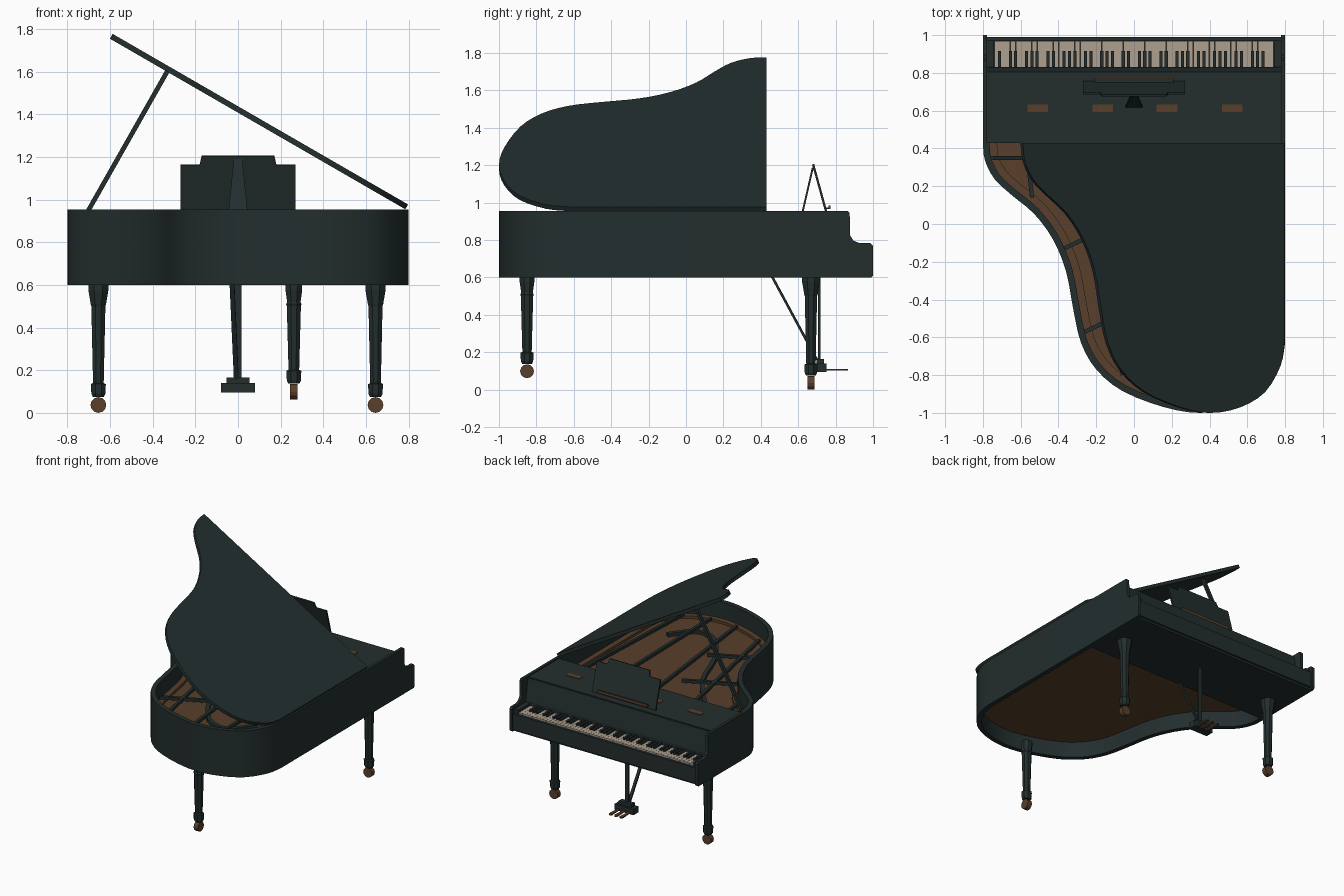
import bpy, bmesh
from math import radians, cos, pi
from mathutils import Vector, Matrix

cube = bpy.data.objects.get("Cube")
if cube:
    bpy.data.objects.remove(cube)


def material(name, rgb):
    m = bpy.data.materials.new(name)
    m.use_nodes = True
    m.diffuse_color = (*rgb, 1)
    bsdf = next(n for n in m.node_tree.nodes if n.type == 'BSDF_PRINCIPLED')
    bsdf.inputs["Base Color"].default_value = (*rgb, 1)
    return m


DARK = material("dark lacquer", (.017, .027, .027))
BROWN = material("warm brown", (.1, .05, .024))
CREAM = material("cream key", (.42, .35, .27))


def finish(name, bm, mat, smooth=False):
    bmesh.ops.recalc_face_normals(bm, faces=bm.faces)
    mesh = bpy.data.meshes.new(name)
    bm.to_mesh(mesh)
    bm.free()
    mesh.materials.append(mat)
    if smooth:
        mesh.shade_smooth()
        mesh.set_sharp_from_angle(angle=radians(30))
    ob = bpy.data.objects.new(name, mesh)
    bpy.context.collection.objects.link(ob)
    return ob


def prism(name, pts, lo, hi, axis, mat, smooth=False):
    """Extrude a 2D outline along one axis."""
    place = {'x': lambda a, b, t: (t, a, b),
             'y': lambda a, b, t: (a, t, b),
             'z': lambda a, b, t: (a, b, t)}[axis]
    bm = bmesh.new()
    face = bm.faces.new([bm.verts.new(place(a, b, lo)) for a, b in pts])
    new = bmesh.ops.extrude_face_region(bm, geom=[face])["geom"]
    shift = Vector(place(0, 0, hi - lo))
    bmesh.ops.translate(bm, vec=shift, verts=[v for v in new if isinstance(v, bmesh.types.BMVert)])
    return finish(name, bm, mat, smooth)


def add_box(bm, x, y, z):
    """Add a box given (low, high) on each axis."""
    mid = Vector([(a + b) / 2 for a, b in (x, y, z)])
    size = Matrix.Diagonal((x[1] - x[0], y[1] - y[0], z[1] - z[0], 1))
    bmesh.ops.create_cube(bm, size=1, matrix=Matrix.Translation(mid) @ size)


def box(name, x, y, z, mat):
    bm = bmesh.new()
    add_box(bm, x, y, z)
    return finish(name, bm, mat)


def beam(name, a, b, w, h, mat):
    """Rectangular bar between two points."""
    a, b = Vector(a), Vector(b)
    ob = box(name, (-w / 2, w / 2), (-h / 2, h / 2), (0, (b - a).length), mat)
    ob.rotation_euler = (b - a).to_track_quat('Z', 'Y').to_euler()
    ob.location = a
    return ob


def spline(pts, steps=3):
    """Catmull-Rom curve through the points."""
    p = [Vector(q) for q in pts]
    p = [2 * p[0] - p[1]] + p + [2 * p[-1] - p[-2]]
    out = []
    for a, b, c, d in zip(p, p[1:], p[2:], p[3:]):
        for i in range(steps):
            t = i / steps
            out.append(.5 * (2 * b + (c - a) * t + (2 * a - 5 * b + 4 * c - d) * t * t
                             + (3 * b - a - 3 * c + d) * t ** 3))
    return out + [p[-2]]


def inset(pts, dist):
    """Move an open outline sideways, towards the inside of the case."""
    out = []
    for i, p in enumerate(pts):
        d = (pts[min(i + 1, len(pts) - 1)] - pts[max(i - 1, 0)]).normalized()
        out.append(p + dist * Vector((d.y, -d.x)))
    return out


# Case outline: straight side, round tail, bent side
FRONT = .43
outline = [Vector((.8, FRONT))] + spline([
    (.8, -.63), (.775, -.75), (.68, -.89), (.53, -.97), (.35, -1), (.16, -.97), (-.06, -.885),
    (-.2, -.77), (-.28, -.63), (-.32, -.46), (-.36, -.25), (-.43, -.08), (-.53, .055),
    (-.65, .155), (-.74, .24), (-.79, .34), (-.8, FRONT)])
inner = inset(outline, .035)
prism("case_rim", outline + inner[::-1], .6, .955, 'z', DARK, True)

# Soundboard reaching under the deck
board = inset(outline, .03)
prism("soundboard", [(.78, .8)] + board + [(-.78, .8)], .72, .81, 'z', BROWN)
ledge = inset(outline, .075)
prism("soundboard_ledge", inner + ledge[::-1], .81, .83, 'z', BROWN, True)

# Side cheeks with stepped arms
cheek = [(FRONT, .6), (.99, .6), (1, .61), (1, .77), (.985, .785), (.925, .785), (.895, .797),
         (.878, .825), (.875, .945), (.865, .955), (FRONT, .955)]
for side, x in (("left", .778), ("right", -.8)):
    prism(side + "_cheek", cheek, x, x + .022, 'x', DARK)

# Deck, fallboard, keybed and key slip
box("front_deck", (-.778, .778), (FRONT, .8), (.92, .947), DARK)
prism("fallboard", [(.775, .7), (.832, .7), (.832, .78), (.805, .94), (.775, .94)],
      -.778, .778, 'x', DARK)
box("keybed", (-.778, .778), (.45, .975), (.6, .7), DARK)
box("key_slip", (-.778, .778), (.972, .99), (.615, .735), DARK)
for s in (-1, 1):
    box("key_block", sorted((s * .742, s * .778)), (.83, .972), (.7, .765), DARK)

# Keys
bm_white, bm_black = bmesh.new(), bmesh.new()
pitch = 1.48 / 52
for i in range(52):
    x = -.74 + i * pitch
    add_box(bm_white, (x + .0006, x + pitch - .0006), (.83, .97), (.7, .747))
    if i and i % 7 not in (2, 5):
        add_box(bm_black, (x - .008, x + .008), (.83, .917), (.72, .762))
finish("white_keys", bm_white, CREAM)
finish("black_keys", bm_black, DARK)

# Raised lid hinged on the straight side, with its prop
lid = prism("lid", [(p.x - .8, p.y) for p in outline], 0, .026, 'z', DARK, True)
lid.location = (.785, 0, .955)
lid.rotation_euler.y = radians(30)
beam("lid_prop", (-.73, .35, .9), (-.33, .35, 1.605), .022, .022, DARK)
box("prop_block", (-.77, -.6), (.34, .36), (.81, .84), DARK)

# Brown hinge plates on the deck
for x in (-.51, -.165, .175, .52):
    box("deck_hinge", (x - .055, x + .055), (.592, .632), (.945, .951), BROWN)

# Iron frame struts and curved bridge
for a, b in (((-.57, .42), (-.54, .14)), ((-.3, .42), (-.06, -.8)), ((.05, .42), (.2, -.9)),
             ((.4, .42), (.42, -.9)), ((.68, .42), (.62, -.85)),
             ((-.39, -.14), (.0, .05)), ((-.28, -.58), (.1, -.4))):
    beam("frame_strut", (*a, .84), (*b, .84), .022, .022, DARK)
bridge = spline([(.55, -.55), (.4, -.72), (.2, -.66), (.02, -.4), (-.12, -.05), (-.4, .3)])
prism("bridge", bridge + inset(bridge, .03)[::-1], .81, .835, 'z', DARK, True)

# Music desk with ledge and rear support
desk = prism("music_desk", [(-.27, 0), (.27, 0), (.27, .222), (.18, .222), (.17, .265),
                            (-.17, .265), (-.18, .222), (-.27, .222)], -.006, .006, 'y', DARK)
desk.location = (0, .75, .95)
desk.rotation_euler.x = radians(15.4)
stay = prism("desk_support", [(-.045, 0), (.045, 0), (.02, .25), (-.02, .25)],
             -.005, .005, 'y', DARK)
stay.location = (0, .622, .945)
stay.rotation_euler.x = radians(-13)
box("desk_ledge", (-.21, .21), (.745, .765), (.965, .975), DARK)
box("desk_ledge_lip", (-.21, .21), (.763, .772), (.965, .985), BROWN)


# Octagonal turned legs with caster wheels
def leg(name, x, y, lift, head, wheel_axis):
    profile = [(.6, head), (.575, head), (.52, head * .8), (.51, .036), (.5, .033),
               (.14 + lift, .025), (.135 + lift, .035), (.09 + lift, .033), (.075 + lift, .026)]
    bm = bmesh.new()
    rings = []
    for z, r in profile:
        ring = bmesh.ops.create_circle(bm, segments=8, radius=r / cos(pi / 8),
                                       matrix=Matrix.Translation((x, y, z))
                                       @ Matrix.Rotation(pi / 8, 4, 'Z'))["verts"]
        rings.append(ring)
    for lo, hi in zip(rings, rings[1:]):
        for i in range(8):
            j = (i + 1) % 8
            bm.faces.new((lo[i], lo[j], hi[j], hi[i]))
    bm.faces.new(rings[0])
    bm.faces.new(rings[-1])
    finish(name, bm, DARK)
    bm = bmesh.new()
    turn = Matrix.Rotation(pi / 2, 4, 'X' if wheel_axis == 'y' else 'Y')
    bmesh.ops.create_cone(bm, cap_ends=True, segments=12, radius1=.037, radius2=.037, depth=.036,
                          matrix=Matrix.Translation((x, y, .037 + lift)) @ turn)
    finish(name + "_caster", bm, BROWN)


leg("left_leg", .645, .668, 0, .047, 'y')
leg("right_leg", -.655, .668, 0, .047, 'y')
leg("tail_leg", .262, -.85, .062, .039, 'x')

# Pedal lyre
box("lyre_post", (-.016, .016), (.706, .718), (.15, .61), DARK)
beam("lyre_brace", (-.028, .46, .605), (-.008, .7, .16), .022, .012, DARK)
box("lyre_base", (-.08, .08), (.69, .752), (.095, .14), DARK)
box("lyre_base_top", (-.055, .055), (.698, .738), (.14, .165), DARK)
for x in (-.045, 0, .045):
    prism("pedal", [(x - .007, .74), (x + .007, .74), (x + .013, .85), (x, .865),
                    (x - .013, .85)], .102, .112, 'z', BROWN)
